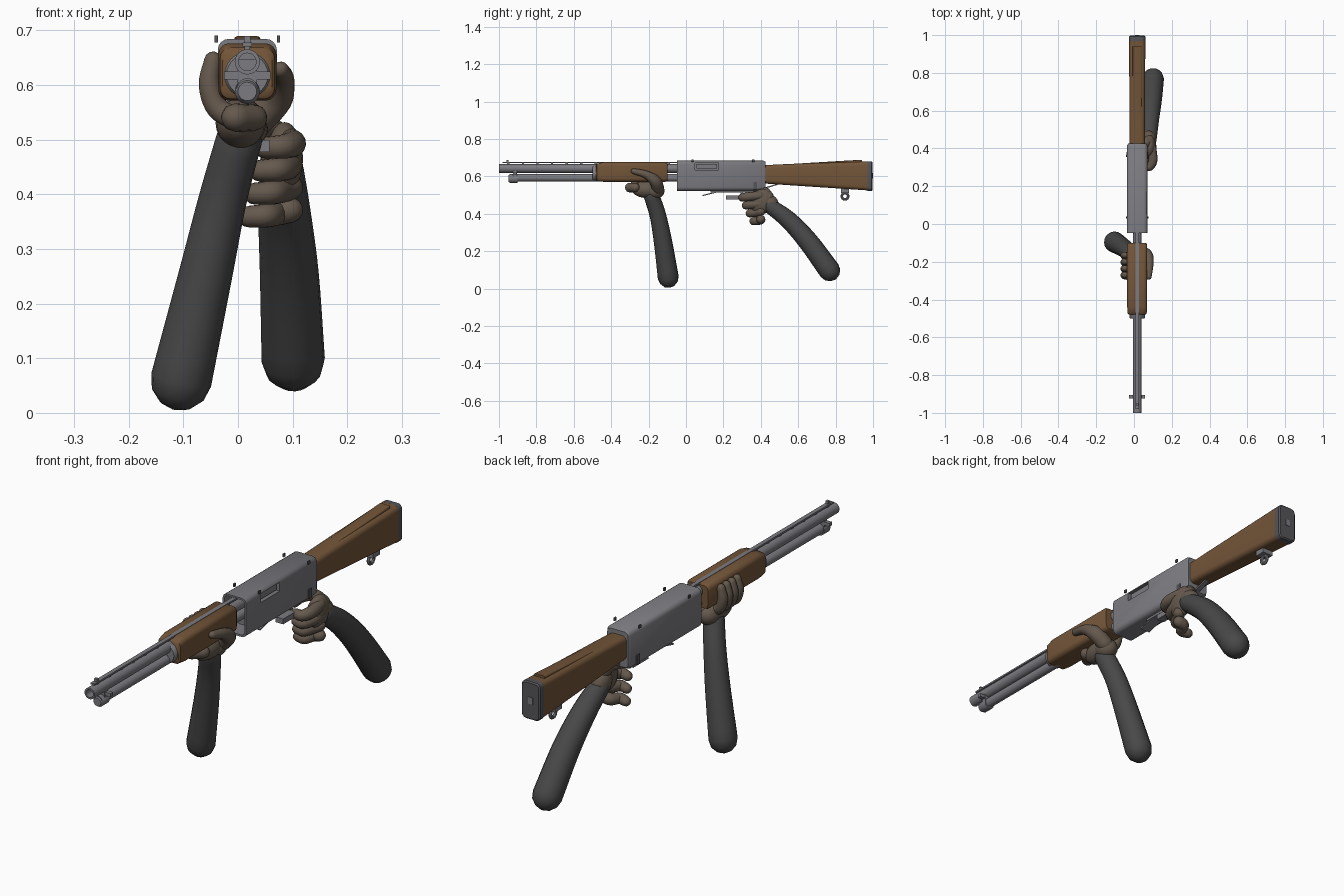
import bpy, bmesh, math
from mathutils import Vector

if "Cube" in bpy.data.objects:
    bpy.data.objects.remove(bpy.data.objects["Cube"])

CX = 0.017  # gun centre line


def material(name, rgb):
    m = bpy.data.materials.new(name)
    m.diffuse_color = (*rgb, 1)
    m.use_nodes = True
    m.node_tree.nodes["Principled BSDF"].inputs["Base Color"].default_value = m.diffuse_color
    return m


STEEL = material("steel", (0.2, 0.2, 0.22))
DARK = material("dark_rubber", (0.09, 0.09, 0.1))
WOOD = material("wood", (0.17, 0.09, 0.04))
GLOVE = material("glove", (0.13, 0.1, 0.075))
SLEEVE = material("sleeve", (0.065, 0.065, 0.065))


def skin_rings(name, rings, mat, angle=40):
    """Bridge rings of points into a closed, capped mesh."""
    bm = bmesh.new()
    vs = [[bm.verts.new(p) for p in ring] for ring in rings]
    n = len(rings[0])
    for a, b in zip(vs, vs[1:]):
        for i in range(n):
            bm.faces.new((a[i], a[(i + 1) % n], b[(i + 1) % n], b[i]))
    bm.faces.new(vs[0])
    bm.faces.new(vs[-1][::-1])
    bmesh.ops.recalc_face_normals(bm, faces=bm.faces)
    me = bpy.data.meshes.new(name)
    bm.to_mesh(me)
    bm.free()
    ob = bpy.data.objects.new(name, me)
    bpy.context.collection.objects.link(ob)
    me.materials.append(mat)
    bpy.ops.object.select_all(action='DESELECT')
    ob.select_set(True)
    bpy.context.view_layer.objects.active = ob
    bpy.ops.object.shade_smooth_by_angle(angle=math.radians(angle))
    return ob


def loft(name, sections, mat, seg=4):
    """Rounded rectangles along y: (y, half_width, z_low, z_high, corner_radius)."""
    rings = []
    for y, w, z0, z1, r in sections:
        ring = []
        for k, (sx, cz) in enumerate(((1, z1 - r), (-1, z1 - r), (-1, z0 + r), (1, z0 + r))):
            for j in range(seg + 1):
                a = math.pi / 2 * (k + j / seg)
                ring.append((CX + sx * (w - r) + r * math.cos(a), y, cz + r * math.sin(a)))
        rings.append(ring)
    return skin_rings(name, rings, mat)


def turned(name, z, profile, mat=STEEL, x=CX, n=24):
    """Round part along y from (y, radius) pairs."""
    return skin_rings(name, [[(x + r * math.cos(2 * math.pi * i / n), y, z + r * math.sin(2 * math.pi * i / n))
                              for i in range(n)] for y, r in profile], mat)


def tube(name, pts, mat, n=14, sub=5):
    """Smooth round-ended limb through (x, y, z, radius) points."""
    P = [Vector(p) for p in pts]
    P = [2 * P[0] - P[1]] + P + [2 * P[-1] - P[-2]]
    line = []
    for i in range(1, len(P) - 2):
        a, b, c, d = P[i - 1:i + 3]
        for k in range(sub):
            t = k / sub
            line.append(0.5 * (2 * b + (c - a) * t + (2 * a - 5 * b + 4 * c - d) * t * t
                               + (3 * b - a - 3 * c + d) * t ** 3))
    line.append(P[-2])
    C = [(p.to_3d(), p[3]) for p in line]
    d0 = (C[0][0] - C[1][0]).normalized()
    d1 = (C[-1][0] - C[-2][0]).normalized()
    caps = [math.radians(d) for d in (30, 60, 85)]
    start = [(C[0][0] + d0 * C[0][1] * math.sin(a), C[0][1] * math.cos(a)) for a in reversed(caps)]
    end = [(C[-1][0] + d1 * C[-1][1] * math.sin(a), C[-1][1] * math.cos(a)) for a in caps]
    C = start + C + end
    rings, u = [], d0.orthogonal()
    for i, (p, r) in enumerate(C):
        t = (C[min(i + 1, len(C) - 1)][0] - C[max(i - 1, 0)][0]).normalized()
        u = (u - t * u.dot(t)).normalized()
        v = t.cross(u)
        rings.append([p + r * (u * math.cos(2 * math.pi * k / n) + v * math.sin(2 * math.pi * k / n))
                      for k in range(n)])
    return skin_rings(name, rings, mat, 60)


def box(name, loc, size, mat=STEEL, rx=0):
    bpy.ops.mesh.primitive_cube_add(size=1, location=loc, rotation=(rx, 0, 0))
    ob = bpy.context.object
    ob.name, ob.scale = name, size
    ob.data.materials.append(mat)
    return ob


def ball(name, loc, size, mat=GLOVE, rx=0):
    bpy.ops.mesh.primitive_uv_sphere_add(segments=20, ring_count=12, location=loc, rotation=(rx, 0, 0))
    ob = bpy.context.object
    ob.name, ob.scale = name, size
    ob.data.materials.append(mat)
    bpy.ops.object.shade_smooth()


# Barrel with open bore, magazine tube, rib and sights
turned("barrel", 0.642, [(0.05, 0.023), (-1, 0.023), (-1, 0.016), (-0.9, 0.016)])
turned("magazine_tube", 0.592, [(0.05, 0.02), (-0.945, 0.02)])
turned("magazine_cap", 0.588, [(-0.9, 0.023), (-0.94, 0.023), (-0.95, 0.017)])
box("top_rib", (CX, -0.51, 0.674), (0.018, 0.94, 0.007))
for i in range(12):
    box("rib_post", (CX, -0.95 + i * 0.078, 0.668), (0.01, 0.012, 0.012))
box("front_sight", (CX, -0.955, 0.681), (0.012, 0.012, 0.016))
box("barrel_band", (CX, -0.915, 0.617), (0.036, 0.022, 0.06))
box("band_pin", (CX, -0.915, 0.617), (0.085, 0.018, 0.014))

# Wooden fore-end and its steel collar
loft("fore_end", [(-0.48, 0.045, 0.58, 0.662, 0.018), (-0.475, 0.05, 0.574, 0.668, 0.02),
                  (-0.44, 0.053, 0.571, 0.676, 0.02), (-0.11, 0.053, 0.571, 0.676, 0.02),
                  (-0.1, 0.048, 0.576, 0.67, 0.018)], WOOD)
turned("fore_end_collar", 0.618, [(-0.46, 0.042), (-0.495, 0.042), (-0.5, 0.038)])

# Receiver: open at the front, ejection port cut in the right side
receiver = loft("receiver", [(0.425, 0.048, 0.53, 0.678, 0.018), (0.415, 0.054, 0.523, 0.684, 0.02),
                             (-0.048, 0.054, 0.523, 0.684, 0.02), (-0.048, 0.046, 0.531, 0.676, 0.014),
                             (0.03, 0.046, 0.531, 0.676, 0.014)], STEEL)
cutter = box("port_cutter", (0.072, 0.11, 0.653), (0.04, 0.125, 0.036))
cutter.hide_render = True
cutter.hide_set(True)
cut = receiver.modifiers.new("port", 'BOOLEAN')
cut.object, cut.solver = cutter, 'EXACT'
box("bolt", (0.055, 0.11, 0.653), (0.014, 0.11, 0.024))
for y in (0.035, 0.36):
    for side in (-1, 1):
        box("receiver_pin", (CX + side * 0.057, y, 0.684), (0.006, 0.012, 0.013), DARK)
for side in (-1, 1):
    box("side_pin", (CX + side * 0.055, 0.37, 0.55), (0.004, 0.02, 0.04), DARK)

# Lifter, trigger and trigger guard
box("loading_gate", (CX, 0.13, 0.508), (0.045, 0.085, 0.006), rx=0.25)
box("trigger_plate", (CX, 0.25, 0.52), (0.05, 0.24, 0.014))
box("trigger_guard", (0.04, 0.265, 0.488), (0.035, 0.1, 0.022))
box("trigger", (0.03, 0.3, 0.505), (0.012, 0.014, 0.05), rx=0.3)
box("guard_tang", (CX, 0.43, 0.54), (0.02, 0.12, 0.007), rx=0.3)

# Stock, comb, butt pad and sling swivel
loft("stock", [(0.42, 0.041, 0.562, 0.66, 0.02), (0.52, 0.041, 0.555, 0.665, 0.02),
               (0.975, 0.043, 0.525, 0.68, 0.02)], WOOD)
loft("stock_comb", [(0.5, 0.022, 0.64, 0.663, 0.005), (0.85, 0.024, 0.65, 0.684, 0.006),
                    (0.94, 0.024, 0.65, 0.689, 0.006)], WOOD)
loft("butt_pad", [(0.97, 0.043, 0.523, 0.68, 0.02), (0.993, 0.043, 0.523, 0.68, 0.02),
                  (0.998, 0.038, 0.528, 0.675, 0.016)], DARK)
box("butt_plate", (CX, 0.997, 0.603), (0.022, 0.006, 0.028))
box("swivel_mount", (CX, 0.85, 0.523), (0.05, 0.045, 0.022))
bpy.ops.mesh.primitive_torus_add(location=(CX, 0.85, 0.494), rotation=(0, math.pi / 2, 0),
                                 major_radius=0.017, minor_radius=0.007, major_segments=16, minor_segments=8)
bpy.context.object.name = "swivel_ring"
bpy.context.object.data.materials.append(STEEL)

# Left arm, gloved hand holding the fore-end from below
tube("left_forearm", [(0.002, -0.185, 0.5, 0.042), (-0.028, -0.15, 0.39, 0.044),
                      (-0.06, -0.123, 0.25, 0.049), (-0.104, -0.095, 0.06, 0.056)], SLEEVE, 16)
ball("left_palm", (0.005, -0.205, 0.53), (0.046, 0.085, 0.046))
ball("left_palm_heel", (0.01, -0.165, 0.523), (0.045, 0.05, 0.043))
for i in range(4):
    y = -0.275 + i * 0.035
    tube("left_finger", [(0.005, y - 0.01, 0.535, 0.022), (-0.036, y, 0.556, 0.021),
                         (-0.052, y + 0.003, 0.6, 0.02), (-0.046, y + 0.005, 0.645, 0.016)], GLOVE)
tube("left_index_knuckle", [(0.03, -0.27, 0.54, 0.024), (-0.005, -0.3, 0.54, 0.026)], GLOVE)
tube("left_thumb", [(0.03, -0.15, 0.535, 0.034), (0.068, -0.165, 0.575, 0.032),
                    (0.082, -0.215, 0.61, 0.021), (0.078, -0.28, 0.628, 0.015)], GLOVE)

# Right arm, gloved hand closed below the receiver
tube("right_forearm", [(0.08, 0.445, 0.445, 0.04), (0.085, 0.55, 0.365, 0.048),
                       (0.094, 0.655, 0.25, 0.054), (0.101, 0.767, 0.097, 0.058)], SLEEVE, 16)
ball("right_palm", (0.085, 0.405, 0.465), (0.034, 0.062, 0.068), rx=-0.4)
ball("right_wrist", (0.078, 0.445, 0.455), (0.038, 0.052, 0.047), rx=-0.6)
for i in range(4):
    y, z, x = 0.302 + i * 0.02, 0.492 - i * 0.042, -i * 0.01
    tube("right_finger", [(0.095, 0.4, z + 0.005, 0.024), (0.1 + x, y + 0.035, z, 0.024),
                          (0.082 + x, y, z - 0.005, 0.022), (0.05 + x, y + 0.005, z - 0.007, 0.02)], GLOVE)
tube("right_thumb", [(0.08, 0.44, 0.49, 0.03), (0.055, 0.42, 0.52, 0.024),
                     (0.03, 0.38, 0.518, 0.019), (0.022, 0.34, 0.505, 0.015)], GLOVE)
